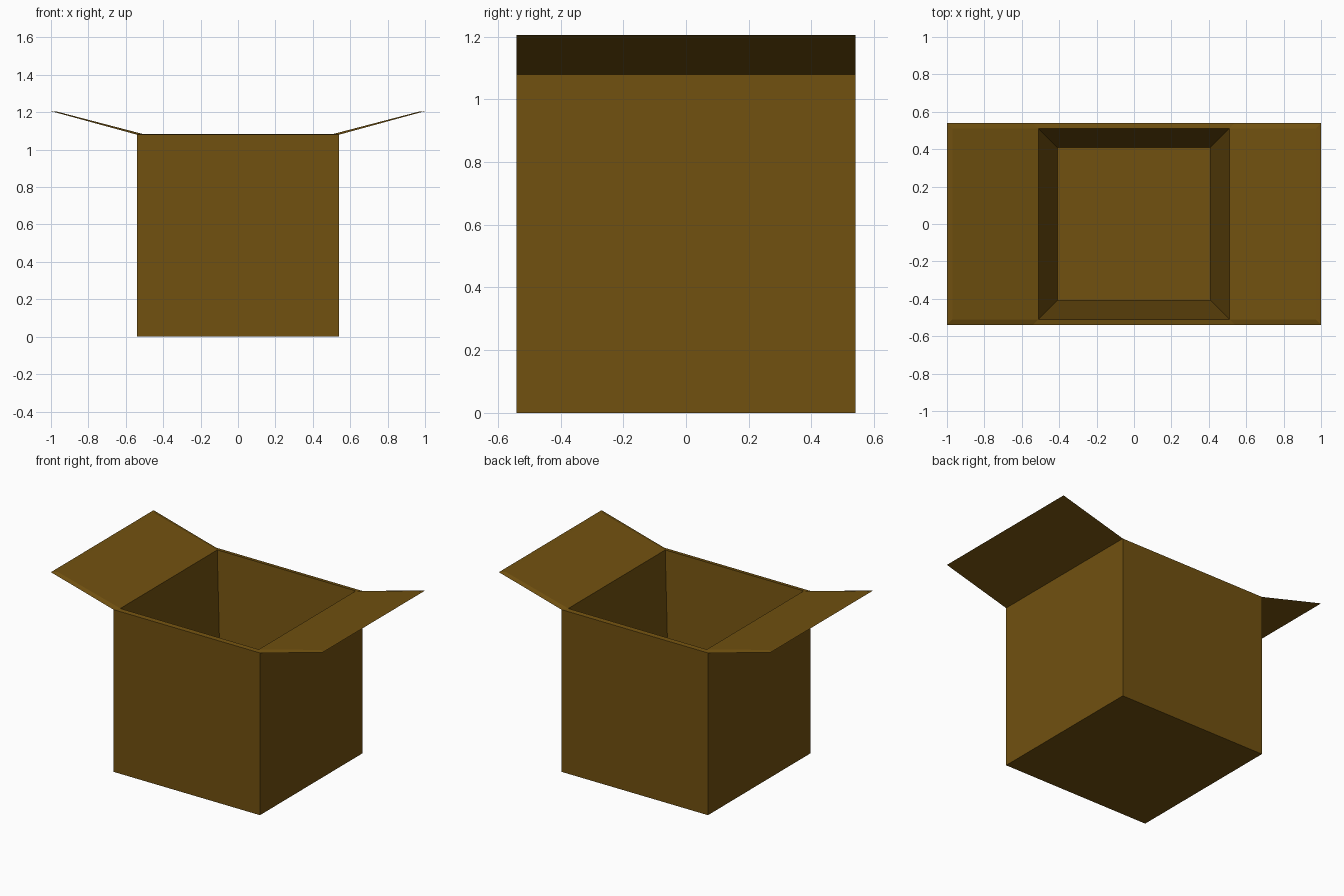
import bpy
import bmesh

if "Cube" in bpy.data.objects:
    bpy.data.objects.remove(bpy.data.objects["Cube"])

OUT, INN, FLOOR = 0.54, 0.51, 0.41      # half widths: outside, mouth, inner floor
TOP, LIP = 1.08, 1.084                  # outer rim height, inner lip height

card = bpy.data.materials.new("brown_cardboard")
card.diffuse_color = (0.165, 0.082, 0.005, 1)
card.use_nodes = True
card.node_tree.nodes["Principled BSDF"].inputs["Base Color"].default_value = card.diffuse_color


def make(name, bm):
    bmesh.ops.recalc_face_normals(bm, faces=bm.faces)
    me = bpy.data.meshes.new(name)
    bm.to_mesh(me)
    bm.free()
    me.materials.append(card)
    ob = bpy.data.objects.new(name, me)
    bpy.context.collection.objects.link(ob)
    return ob


# Box body: square loops up the outside, over the lip and down to the floor
bm = bmesh.new()
loops = []
for r, z in ((OUT, 0), (OUT, TOP), (INN, LIP), (FLOOR, 0.03)):
    loops.append([bm.verts.new((sx * r, sy * r, z))
                  for sx, sy in ((-1, -1), (1, -1), (1, 1), (-1, 1))])
bm.faces.new(loops[0][::-1])
for k in range(3):
    a, b = loops[k], loops[k + 1]
    for i in range(4):
        if k == 1 and i % 2:            # side rims continue into the flaps
            continue
        j = (i + 1) % 4
        bm.faces.new((a[i], a[j], b[j], b[i]))
bm.faces.new(loops[3])
make("box_body", bm)

# Flaps: thin panels with a bevelled border, open where they meet the rim
for side, name in ((-1, "left_flap"), (1, "right_flap")):
    bm = bmesh.new()
    under = [bm.verts.new((side * x, y, z)) for x, y, z in
             ((OUT, -OUT, TOP), (1, -OUT, 1.206), (1, OUT, 1.206), (OUT, OUT, TOP))]
    upper = [bm.verts.new((side * x, y, z)) for x, y, z in
             ((INN, -INN, LIP), (0.97, -INN, 1.204), (0.97, INN, 1.204), (INN, INN, LIP))]
    bm.faces.new(under[::-1])
    bm.faces.new(upper)
    for i in range(3):
        bm.faces.new((under[i], under[i + 1], upper[i + 1], upper[i]))
    make(name, bm)
